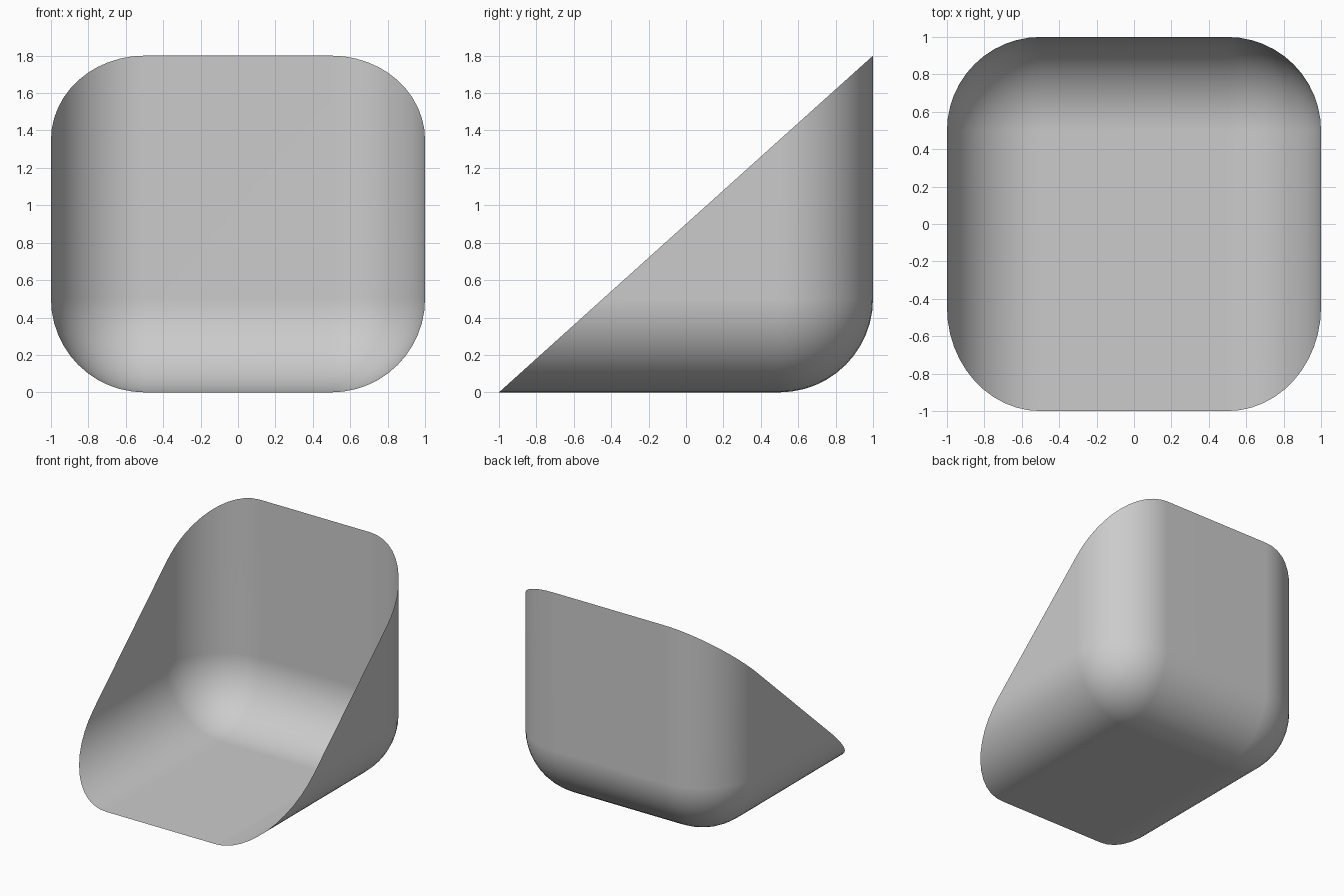
import bpy, bmesh
from mathutils import Matrix

if "Cube" in bpy.data.objects:
    bpy.data.objects.remove(bpy.data.objects["Cube"])

# Oversized block: its right, left, back and bottom faces carry the scoop surface
bm = bmesh.new()
bmesh.ops.create_cube(bm, size=1.0, matrix=Matrix.Translation((0, -1, 2)) @ Matrix.Diagonal((2, 4, 4, 1)))

# Round every edge with a 0.5 radius
bmesh.ops.bevel(bm, geom=bm.edges[:], offset=0.5, offset_type='OFFSET', segments=12,
                profile=0.5, affect='EDGES', clamp_overlap=True)

# Slice diagonally and discard the upper front, leaving a thin open shell
bmesh.ops.bisect_plane(bm, geom=bm.verts[:] + bm.edges[:] + bm.faces[:], dist=1e-5,
                       plane_co=(0, -1, 0), plane_no=(0, -1.8, 2), clear_outer=True)
bmesh.ops.recalc_face_normals(bm, faces=bm.faces[:])
for f in bm.faces:
    f.smooth = True

mesh = bpy.data.meshes.new("scoop_shell")
bm.to_mesh(mesh)
bm.free()
shell = bpy.data.objects.new("scoop_shell", mesh)
bpy.context.collection.objects.link(shell)

# Keep the large panels visually flat
shell.modifiers.new("flat_panels", 'WEIGHTED_NORMAL')
